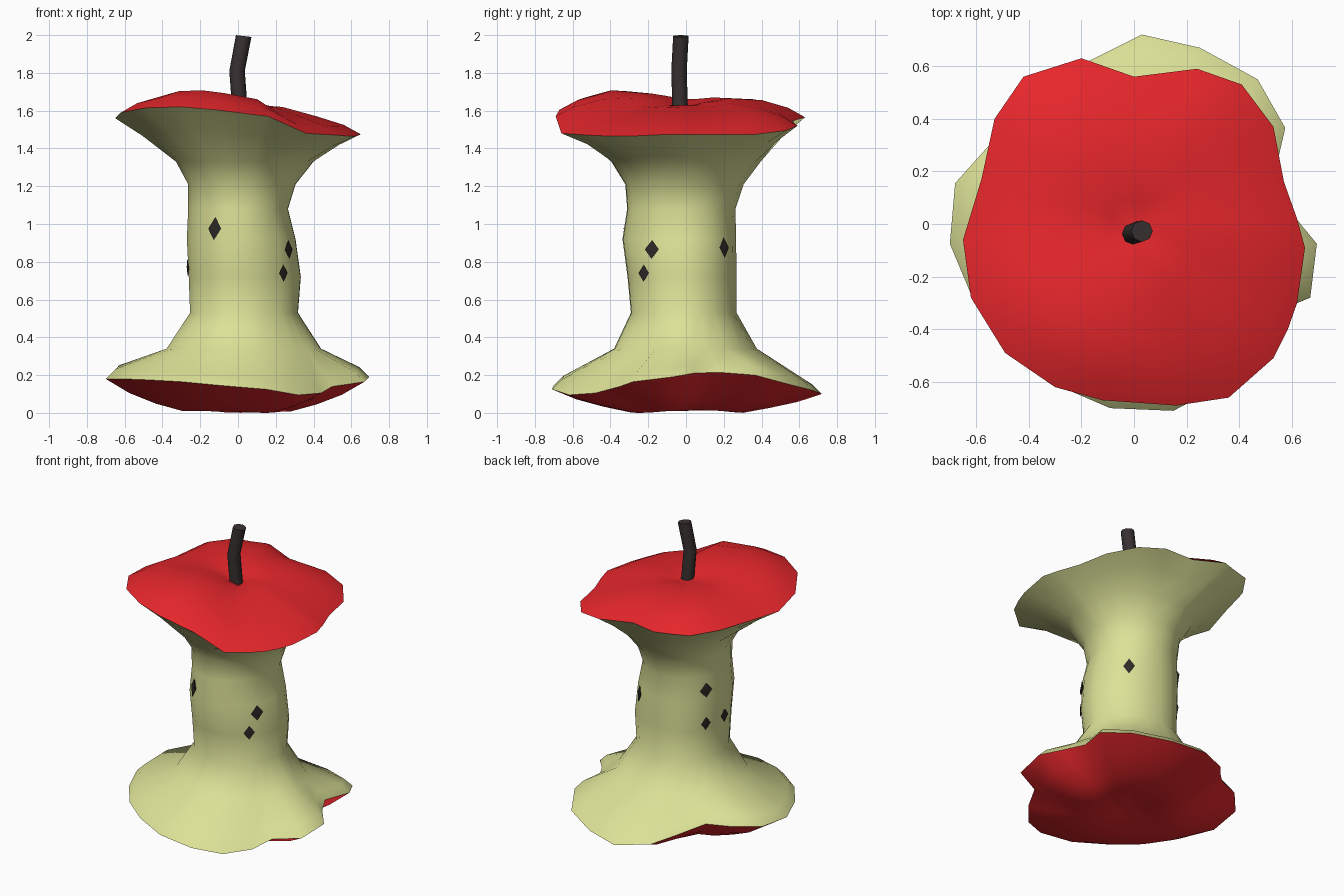
import bpy, bmesh, math
from mathutils import Vector
from mathutils.bvhtree import BVHTree

if "Cube" in bpy.data.objects:
    bpy.data.objects.remove(bpy.data.objects["Cube"])


def material(name, rgb):
    m = bpy.data.materials.new(name)
    m.diffuse_color = (*rgb, 1)
    m.use_nodes = True
    m.node_tree.nodes["Principled BSDF"].inputs["Base Color"].default_value = m.diffuse_color
    return m


FLESH = material("flesh", (0.72, 0.76, 0.31))
RED = material("red_skin", (0.80, 0.02, 0.025))
BARK = material("bark", (0.04, 0.03, 0.03))
SEED = material("seed", (0.025, 0.022, 0.02))


def make(name, verts, faces, mat, angle=None):
    me = bpy.data.meshes.new(name)
    me.from_pydata(verts, [], faces)
    me.materials.append(mat)
    ob = bpy.data.objects.new(name, me)
    bpy.context.collection.objects.link(ob)
    if angle:
        bpy.ops.object.select_all(action='DESELECT')
        bpy.context.view_layer.objects.active = ob
        ob.select_set(True)
        bpy.ops.object.shade_smooth_by_angle(angle=math.radians(angle))
    return ob


def loft(rings, start=None, end=None):
    """Bridge equal rings, listed bottom to top and counter-clockwise."""
    n = len(rings[0])
    verts = [v for r in rings for v in r]
    faces = [(k * n + i, k * n + (i + 1) % n, (k + 1) * n + (i + 1) % n, (k + 1) * n + i)
             for k in range(len(rings) - 1) for i in range(n)]
    if start:
        verts.append(start)
        faces += [((i + 1) % n, i, len(verts) - 1) for i in range(n)]
    if end:
        o = (len(rings) - 1) * n
        verts.append(end)
        faces += [(o + i, o + (i + 1) % n, len(verts) - 1) for i in range(n)]
    return verts, faces


# Ragged bitten edges, counter-clockwise from +x
TOP = [Vector(p) for p in [
    (.65, -.09, 1.475), (.62, .02, 1.475), (.57, .16, 1.475), (.53, .37, 1.475),
    (.41, .53, 1.495), (.24, .59, 1.52), (0, .56, 1.545), (-.20, .63, 1.565),
    (-.31, .595, 1.565), (-.42, .56, 1.57), (-.53, .40, 1.575), (-.58, .17, 1.56),
    (-.65, -.06, 1.56), (-.62, -.28, 1.59), (-.49, -.49, 1.615), (-.30, -.62, 1.62),
    (-.12, -.67, 1.605), (.16, -.69, 1.57), (.36, -.66, 1.48), (.53, -.51, 1.47),
    (.585, -.40, 1.465), (.62, -.30, 1.465)]]
BOTTOM = [Vector(p) for p in [
    (.695, -.075, .19), (.60, .04, .21), (.53, .17, .215), (.575, .365, .20),
    (.47, .55, .15), (.25, .67, .12), (.03, .72, .10), (-.17, .62, .12),
    (-.27, .50, .16), (-.40, .36, .22), (-.55, .30, .22), (-.68, .155, .20),
    (-.70, -.075, .18), (-.61, -.29, .18), (-.48, -.47, .175), (-.30, -.61, .165),
    (-.09, -.70, .145), (.15, -.71, .125), (.32, -.62, .095), (.44, -.48, .105),
    (.50, -.35, .14), (.67, -.28, .165)]]
ANGLES = [math.atan2(t.y + b.y, t.x + b.x) for t, b in zip(TOP, BOTTOM)]


def core_ring(z, xn, xp, yn, yp):
    ring = []
    for a in ANGLES:
        c, s = math.cos(a), math.sin(a)
        ring.append(Vector((c * (xp if c > 0 else xn), s * (yp if s > 0 else yn), z)))
    return ring


# Flesh: waist rings (z, then reach to -x, +x, -y, +y) between the bitten edges
core = [core_ring(*r) for r in [
    (.34, .38, .44, .385, .375), (.53, .255, .318, .295, .268), (.72, .262, .333, .313, .268),
    (.92, .272, .305, .34, .265), (1.08, .265, .265, .315, .262),
    (1.21, .265, .305, .325, .305), (1.33, .33, .40, .40, .395)]]
lip = [Vector((p.x * .925, p.y * .925, p.z + .052)) for p in BOTTOM]
flare = [a.lerp(b, .55) + Vector((0, 0, .01)) for a, b in zip(core[-1], TOP)]
verts, faces = loft([BOTTOM, lip] + core + [flare, TOP])
make("flesh", verts, faces, FLESH, 60)
tree = BVHTree.FromPolygons(verts, faces)


def shrink(rim, k, zfun):
    return [Vector((p.x * k, p.y * k, zfun(p.z))) for p in rim]


# Top skin, dipping to the stem
v, f = loft([TOP,
             shrink(TOP, .86, lambda z: z + .05),
             shrink(TOP, .64, lambda z: 1.57 + (z - 1.475) * .95),
             shrink(TOP, .36, lambda z: 1.62 + (z - 1.475) * .5),
             shrink(TOP, .14, lambda z: 1.63 + (z - 1.475) * .15)], end=(0.01, -.03, 1.61))
make("top_skin", v, f, RED, 60)

# Bottom skin, with a shallow hollow
v, f = loft([shrink(BOTTOM, .18, lambda z: .03),
             shrink(BOTTOM, .42, lambda z: (z - .095) * .12),
             shrink(BOTTOM, .62, lambda z: z * .27),
             shrink(BOTTOM, .82, lambda z: z * .58),
             BOTTOM], start=(0, 0, .05))
make("bottom_skin", v, f, RED, 60)

# Bent stem
path = [(.012, -.03, 1.58), (-.005, -.037, 1.81), (.03, -.027, 1.995)]
rings = [[(x + .041 * math.cos(i * math.pi / 4), y + .041 * math.sin(i * math.pi / 4),
           z - (.005 * math.cos(i * math.pi / 4) if z > 1.9 else 0))
          for i in range(8)] for x, y, z in path]
v, f = loft(rings)
f += [tuple(range(7, -1, -1)), tuple(range(16, 24))]
make("stem", v, f, BARK, 50)

# Diamond seeds set on the core: angle, height, half width, half height
for k, (deg, z, w, h) in enumerate([
        (-112, .975, .045, .062), (-34, .865, .042, .05), (-43, .74, .036, .046),
        (44, .875, .036, .055), (152, .99, .045, .05), (152, .765, .035, .046),
        (186, .77, .035, .045)]):
    d = Vector((math.cos(math.radians(deg)), math.sin(math.radians(deg)), 0))
    hit, nor, _, _ = tree.ray_cast(d + Vector((0, 0, z)), -d)
    if nor.dot(d) < 0:
        nor = -nor
    side = Vector((0, 0, 1)).cross(nor).normalized()
    up = nor.cross(side)
    pts = [hit + nor * .006 + o for o in (-side * w, -up * h, side * w, up * h)]
    pts += [hit + nor * .008, hit - nor * .02]
    faces = [(i, (i + 1) % 4, 4) for i in range(4)] + [((i + 1) % 4, i, 5) for i in range(4)]
    make(f"seed_{k + 1}", pts, faces, SEED)
